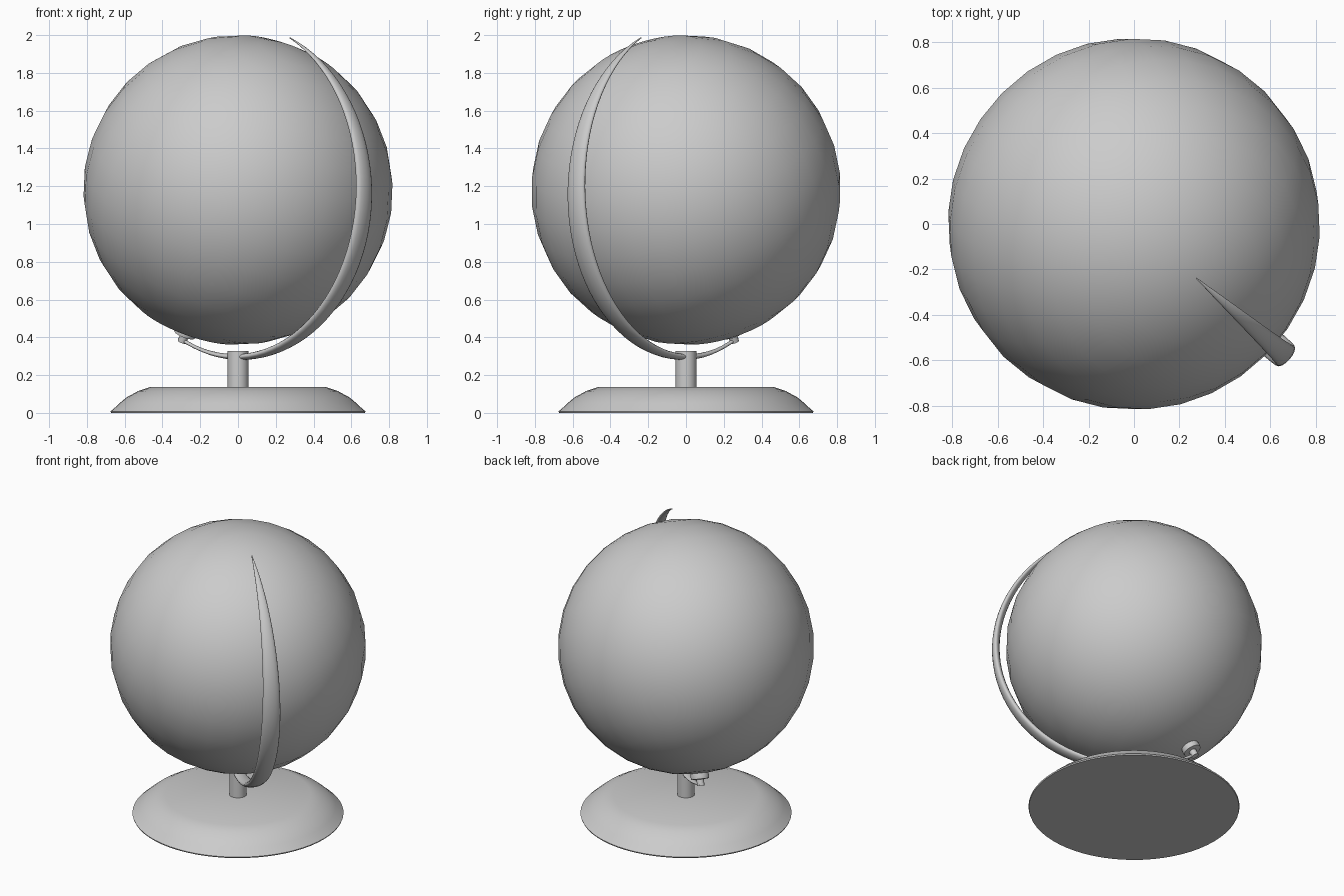
import bpy, bmesh, math
from mathutils import Vector, Matrix

if "Cube" in bpy.data.objects:
    bpy.data.objects.remove(bpy.data.objects["Cube"])

CENTRE = Vector((0, 0, 1.18))
RADIUS = 0.82
YAW = math.radians(-41)
TILT = math.radians(26)
OUT = Vector((math.cos(YAW), math.sin(YAW), 0))   # direction the arm bulges
SIDE = Vector((-math.sin(YAW), math.cos(YAW), 0))  # across the arm
UP = Vector((0, 0, 1))
AXIS = (OUT * math.sin(TILT) + UP * math.cos(TILT)).normalized()


def finish(name, bm, angle=40):
    bmesh.ops.remove_doubles(bm, verts=bm.verts, dist=1e-5)
    bmesh.ops.recalc_face_normals(bm, faces=bm.faces)
    mesh = bpy.data.meshes.new(name)
    bm.to_mesh(mesh)
    bm.free()
    obj = bpy.data.objects.new(name, mesh)
    bpy.context.collection.objects.link(obj)
    bpy.ops.object.select_all(action='DESELECT')
    obj.select_set(True)
    bpy.context.view_layer.objects.active = obj
    bpy.ops.object.shade_smooth_by_angle(angle=math.radians(angle))
    return obj


def skin(bm, rings):
    """Bridge a list of closed point rings, capping both ends."""
    vr = [[bm.verts.new(p) for p in ring] for ring in rings]
    n = len(vr[0])
    for a, b in zip(vr, vr[1:]):
        for i in range(n):
            j = (i + 1) % n
            bm.faces.new((a[i], a[j], b[j], b[i]))
    bm.faces.new(vr[0])
    bm.faces.new(vr[-1])


def lathe(name, profile, segs, angle=40):
    bm = bmesh.new()
    skin(bm, [[(r * math.cos(2 * math.pi * i / segs), r * math.sin(2 * math.pi * i / segs), z)
               for i in range(segs)] for r, z in profile])
    return finish(name, bm, angle)


# Globe, tilted on its axis
tilt_rot = UP.rotation_difference(AXIS).to_matrix().to_4x4()
bm = bmesh.new()
bmesh.ops.create_uvsphere(bm, u_segments=32, v_segments=16, radius=RADIUS)
globe = finish("globe", bm)
globe.matrix_world = Matrix.Translation(CENTRE) @ tilt_rot

# Pivot collar and pin under the globe's south pole
pivot = lathe("pivot", [(0.055, -0.80), (0.06, -0.835), (0.058, -0.852), (0.024, -0.855),
                        (0.024, -0.895)], 24)
pivot.matrix_world = Matrix.Translation(CENTRE) @ tilt_rot

# Tapered crescent arm
START, END, STEPS = math.radians(-117.5), math.radians(65.7), 48
rings = []
for k in range(STEPS + 1):
    t = k / STEPS
    a = START + (END - START) * t
    f = max(math.sin(math.pi * t), 0) ** 0.8
    half_w, half_t = max(0.063 * f, 0.003), max(0.026 * f ** 0.8, 0.003)
    if t < 0.5:
        half_w, half_t = max(half_w, 0.012), max(half_t, 0.009)
    radial = OUT * math.cos(a) + UP * math.sin(a)
    mid = CENTRE + radial * 0.884
    rings.append([mid + SIDE * (half_w * math.cos(2 * math.pi * i / 16))
                  + radial * (half_t * math.sin(2 * math.pi * i / 16)) for i in range(16)])
bm = bmesh.new()
skin(bm, rings)
finish("arm", bm, 60)

# Round base and post
lathe("base", [(0.672, 0), (0.675, 0.008), (0.655, 0.025), (0.625, 0.053), (0.59, 0.082),
               (0.53, 0.115), (0.465, 0.137)], 64, 30)
lathe("post", [(0.055, 0.12), (0.055, 0.328)], 32)
